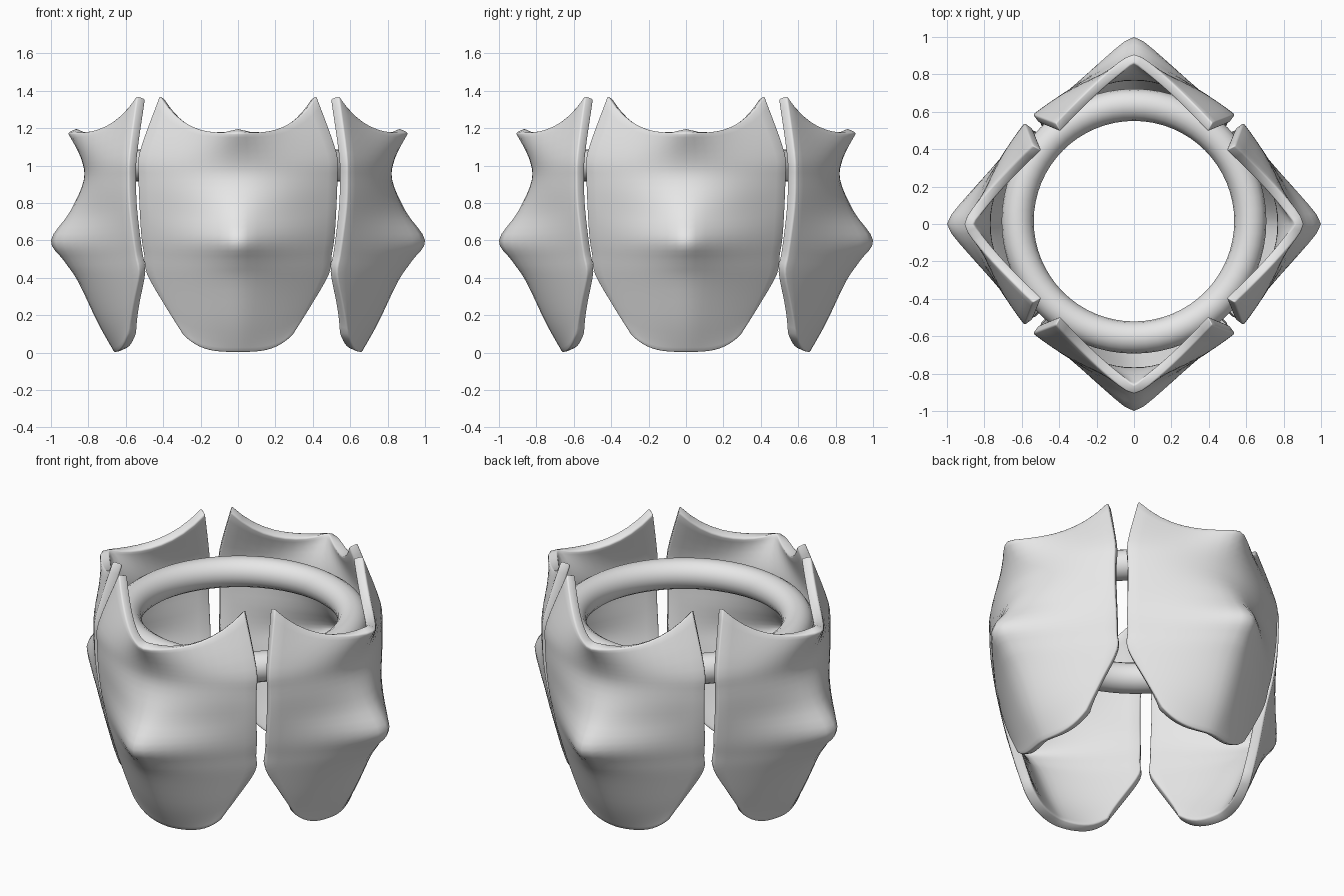
import bpy, bmesh, math
from mathutils import Vector

cube = bpy.data.objects.get("Cube")
if cube:
    bpy.data.objects.remove(cube)

grey = bpy.data.materials.new("light grey")
grey.use_nodes = True
colour = (0.8, 0.8, 0.8, 1)
grey.diffuse_color = colour
grey.node_tree.nodes["Principled BSDF"].inputs["Base Color"].default_value = colour

# Plate rows: ridge height, ridge depth, edge half width, edge height, edge depth, roundness
ROWS = [
    (0.00, 0.66, 0.30, 0.10, 0.59, 1.2),
    (0.16, 0.75, 0.40, 0.26, 0.56, 1.3),
    (0.38, 0.855, 0.49, 0.42, 0.53, 1.3),
    (0.49, 0.93, 0.505, 0.52, 0.545, 1.15),
    (0.60, 1.00, 0.52, 0.62, 0.56, 1.0),
    (0.75, 0.90, 0.53, 0.78, 0.58, 1.2),
    (0.92, 0.825, 0.535, 0.93, 0.585, 1.7),
    (1.04, 0.84, 0.53, 1.07, 0.58, 1.5),
    (1.175, 0.91, 0.42, 1.375, 0.54, 1.1),
]
STEPS, COLS = 4, 10


def spline(a, b, c, d, t):
    """Smooth curve from b to c."""
    return b + 0.5 * t * (c - a + t * (2 * a - 5 * b + 4 * c - d + t * (3 * (b - c) + d - a)))


def smooth_rows():
    last = len(ROWS) - 1
    for i in range(last):
        near = [ROWS[max(i - 1, 0)], ROWS[i], ROWS[i + 1], ROWS[min(i + 2, last)]]
        for k in range(STEPS):
            yield [spline(*values, k / STEPS) for values in zip(*near)]
    yield list(ROWS[last])


def plate_point(row, s):
    ridge_z, ridge_d, width, edge_z, edge_d, power = row
    a = abs(s)
    soft = 0.07
    a_soft = (math.hypot(a, soft) - soft) / (math.hypot(1, soft) - soft)
    z = ridge_z + (edge_z - ridge_z) * a ** 3.3
    depth = edge_d + (ridge_d - edge_d) * (1 - a_soft ** power)
    return Vector((width * s, -depth, z))


def finish(obj, name):
    obj.name = name
    obj.data.materials.append(grey)
    bpy.ops.object.select_all(action="DESELECT")
    obj.select_set(True)
    bpy.context.view_layer.objects.active = obj
    bpy.ops.object.shade_smooth_by_angle(angle=math.radians(50))


def build_plate(name, angle):
    bm = bmesh.new()
    grid = [[bm.verts.new(plate_point(row, j / COLS)) for j in range(-COLS, COLS + 1)]
            for row in smooth_rows()]
    for low, high in zip(grid, grid[1:]):
        for j in range(2 * COLS):
            bm.faces.new((low[j], low[j + 1], high[j + 1], high[j]))
    mesh = bpy.data.meshes.new(name)
    bm.to_mesh(mesh)
    bm.free()
    obj = bpy.data.objects.new(name, mesh)
    bpy.context.collection.objects.link(obj)
    obj.rotation_euler.z = angle
    finish(obj, name)
    solid = obj.modifiers.new("thickness", "SOLIDIFY")
    solid.thickness = 0.055
    solid.offset = -1
    rim = obj.modifiers.new("soft rim", "BEVEL")
    rim.width = 0.014
    rim.segments = 2
    rim.angle_limit = math.radians(50)


# Four matching curved plates
for i, side in enumerate(("front", "left", "back", "right")):
    build_plate(side + "_plate", i * math.pi / 2)

# Ring holding the plates
bpy.ops.mesh.primitive_torus_add(major_radius=0.622, minor_radius=0.086, major_segments=64,
                                 minor_segments=16, location=(0, 0.015, 1.0))
finish(bpy.context.object, "inner_ring")
